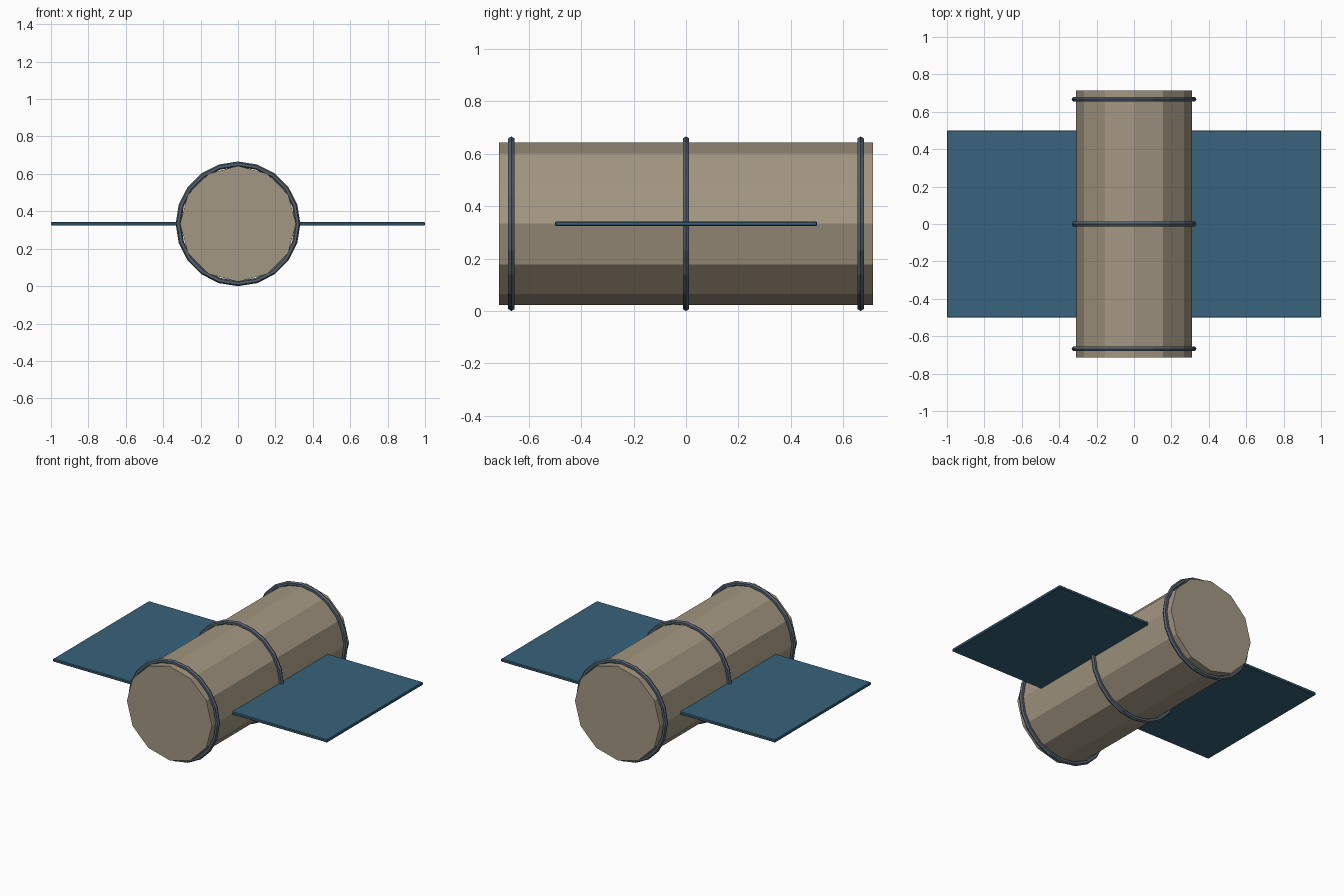
import bpy, math

if "Cube" in bpy.data.objects:
    bpy.data.objects.remove(bpy.data.objects["Cube"])

AXIS_Z = 0.333
ALONG_Y = (math.pi / 2, 0, 0)


def material(name, rgb):
    m = bpy.data.materials.new(name)
    m.diffuse_color = (*rgb, 1)
    m.use_nodes = True
    m.node_tree.nodes["Principled BSDF"].inputs["Base Color"].default_value = m.diffuse_color
    return m


def finish(name, mat):
    ob = bpy.context.object
    ob.name = name
    ob.data.materials.append(mat)
    return ob


hull_mat = material("tan_hull", (0.37, 0.31, 0.225))
ring_mat = material("dark_metal", (0.09, 0.12, 0.155))
panel_mat = material("blue_panel", (0.04, 0.125, 0.20))

# Twelve-sided hull lying along y
bpy.ops.mesh.primitive_cylinder_add(vertices=12, radius=0.31, depth=1.428,
                                    location=(0, 0, AXIS_Z), rotation=ALONG_Y)
finish("hull", hull_mat)

# Three bands around the hull
for name, y in (("front_ring", -0.667), ("middle_ring", 0), ("back_ring", 0.667)):
    bpy.ops.mesh.primitive_torus_add(major_segments=20, minor_segments=6,
                                     major_radius=0.319, minor_radius=0.0143,
                                     location=(0, y, AXIS_Z), rotation=ALONG_Y)
    finish(name, ring_mat)

# Flat side panels, rooted slightly inside the hull, with a fine edge bevel
for name, side in (("left_panel", -1), ("right_panel", 1)):
    bpy.ops.mesh.primitive_cube_add(size=1, location=(side * 0.643, 0, AXIS_Z))
    panel = finish(name, panel_mat)
    panel.scale = (0.714, 1.0, 0.019)
    bpy.ops.object.transform_apply(location=False, rotation=False, scale=True)
    bevel = panel.modifiers.new("edge_bevel", 'BEVEL')
    bevel.width = 0.004
    bevel.segments = 1
